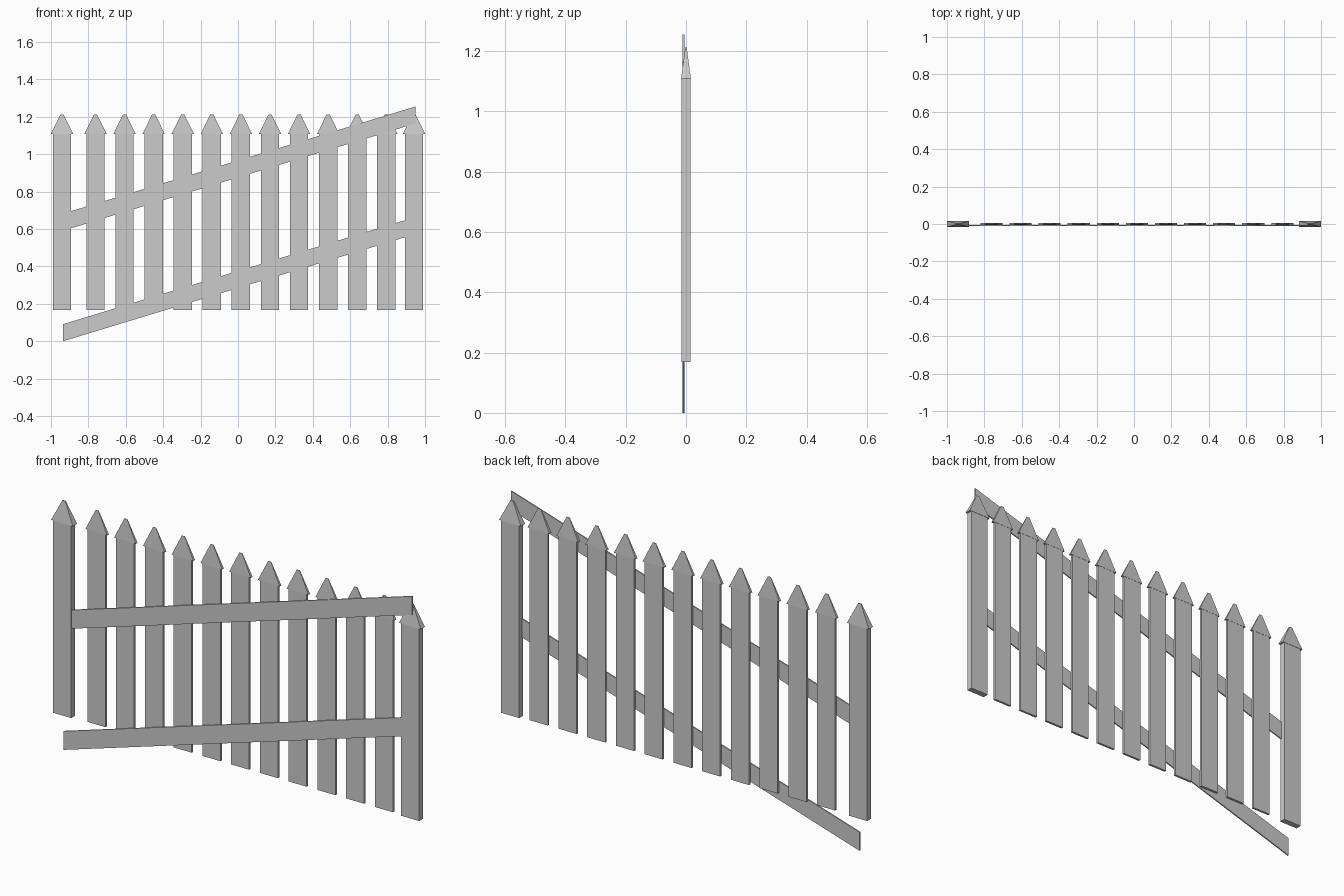
import bpy

if "Cube" in bpy.data.objects:
    bpy.data.objects.remove(bpy.data.objects["Cube"])

BOTTOM, SHOULDER, TIP = 0.168, 1.109, 1.213
QUADS = [(0, 3, 2, 1), (4, 5, 6, 7), (0, 1, 5, 4), (1, 2, 6, 5), (2, 3, 7, 6), (3, 0, 4, 7)]


def hexa(name, verts):
    mesh = bpy.data.meshes.new(name)
    mesh.from_pydata(verts, [], QUADS)
    mesh.update()
    obj = bpy.data.objects.new(name, mesh)
    bpy.context.collection.objects.link(obj)
    return obj


def tapered(name, x, z0, z1, base, top):
    """Upright block from a base (width, depth) to a top (width, depth)."""
    verts = []
    for z, (w, d) in ((z0, base), (z1, top)):
        verts += [(x + sx * w / 2, sy * d / 2, z)
                  for sx, sy in ((-1, -1), (1, -1), (1, 1), (-1, 1))]
    return hexa(name, verts)


def board(name, x, depth, cap_depth):
    # Flat board with a slightly overhanging, blunt pyramid cap
    tapered(name, x, BOTTOM, SHOULDER, (0.098, depth), (0.098, depth))
    tapered(name + "_cap", x, SHOULDER, TIP, (0.118, cap_depth), (0.016, cap_depth * 0.14))


def rail(name, z):
    # Sloping rail with upright ends, z = lower left corner
    x0, x1, rise, h, y0, y1 = -0.935, 0.95, 0.573, 0.091, -0.0115, -0.0055
    low = [(x0, y0, z), (x1, y0, z + rise), (x1, y1, z + rise), (x0, y1, z)]
    hexa(name, low + [(x, y, zz + h) for x, y, zz in low])


# End posts
for side, x in (("left", -0.941), ("right", 0.941)):
    board(side + "_post", x, 0.029, 0.032)

# Pickets
for i in range(11):
    board(f"picket_{i + 1}", -0.762 + i * 0.1555, 0.011, 0.013)

# Rails
rail("lower_rail", 0.0)
rail("upper_rail", 0.591)
